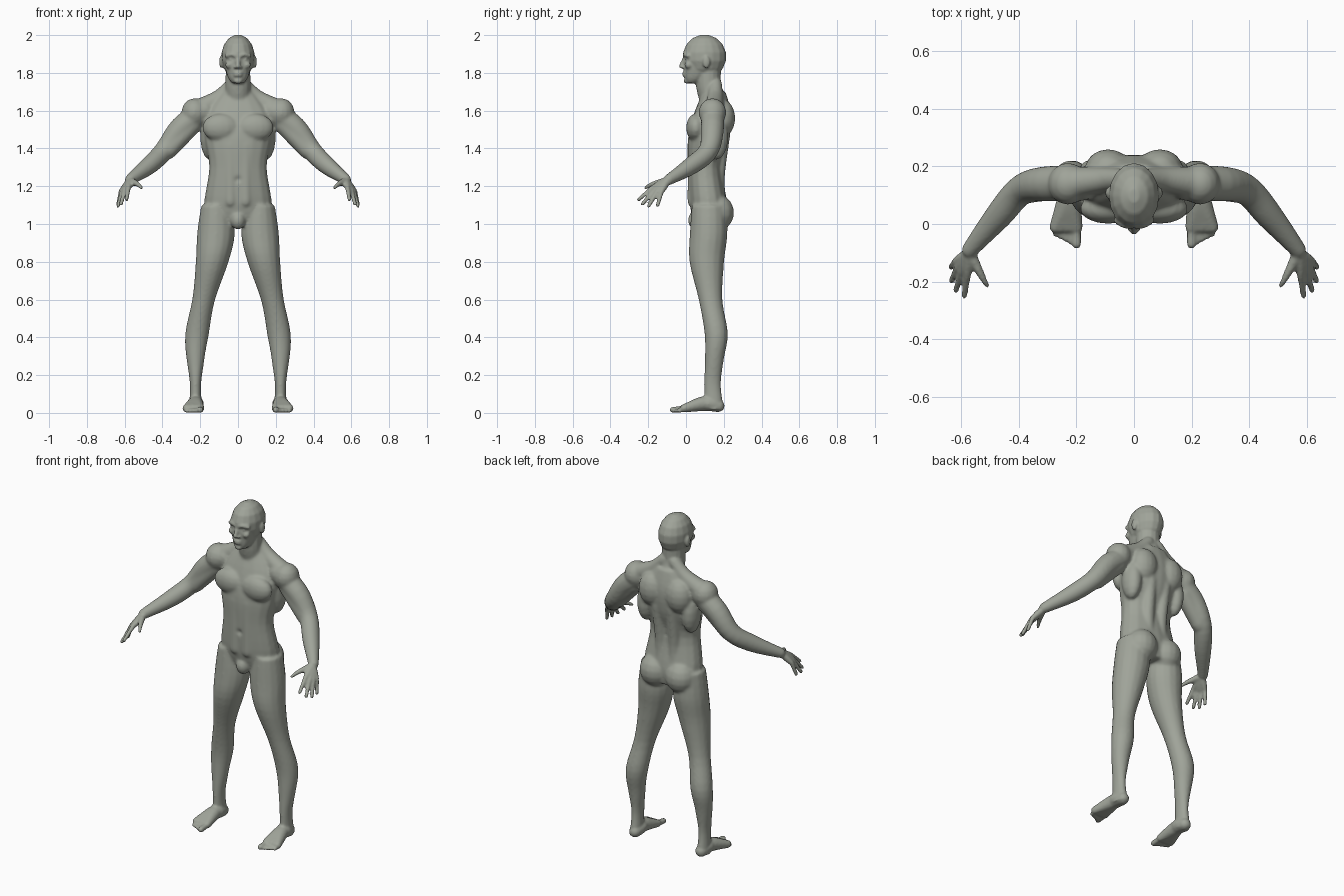
import bpy, bmesh, math
from mathutils import Vector, Quaternion

cube = bpy.data.objects.get("Cube")
if cube:
    bpy.data.objects.remove(cube, do_unlink=True)

bm = bmesh.new()
SEGMENTS = 16
ANGLES = [math.tau * i / SEGMENTS for i in range(SEGMENTS)]
BOTH = (1, -1)


def ramp(value, low, high):
    """Eased step from zero to one between low and high."""
    t = min(max((value - low) / (high - low), 0), 1)
    return t * t * (3 - 2 * t)


def refine(rows, steps=4):
    """Catmull-Rom interpolation of section rows."""
    rows = [Vector(row) for row in rows]
    padded = [rows[0], *rows, rows[-1]]
    result = []
    for before, start, end, after in zip(padded, rows, rows[1:], padded[3:]):
        leave, arrive = (end - before) / 2, (after - start) / 2
        for k in range(steps):
            t = k / steps
            result.append(start.lerp(end, ramp(t, 0, 1)) + leave * t * (1 - t) ** 2
                          - arrive * t * t * (1 - t))
    return result + [rows[-1]]


def skin(rings, mirrored):
    """Bridge rings of points into a capped solid, mirrored for paired parts."""
    for side in BOTH if mirrored else (1,):
        loops = [[bm.verts.new((side * x, y, z)) for x, y, z in ring] for ring in rings]
        for lower, upper in zip(loops, loops[1:]):
            for i in range(SEGMENTS):
                bm.faces.new((lower[i - 1], lower[i], upper[i], upper[i - 1]))
        bm.faces.new(loops[0])
        bm.faces.new(loops[-1])


def loft(rows, offset=None, power=.9):
    """Upright solid from rows of height, centre y, half width and half depth."""
    rings = []
    for z, centre, width, depth in refine(rows):
        shift = offset(z) if offset else 0
        ring = []
        for angle in ANGLES:
            c, s = math.cos(angle), math.sin(angle)
            ring.append((shift + width * math.copysign(abs(c) ** power, c),
                         centre + depth * math.copysign(abs(s) ** power, s), z))
        rings.append(ring)
    skin(rings, offset is not None)


def ball(centre, size):
    """Ellipsoid, mirrored when it stands off the middle."""
    x, y, z = centre
    wide, deep, tall = size
    rings = []
    for i in range(SEGMENTS // 2):
        polar = math.tau * (i + .5) / SEGMENTS
        out, up = math.sin(polar), math.cos(polar)
        rings.append([(x + wide * out * math.cos(a), y + deep * out * math.sin(a),
                       z + tall * up) for a in ANGLES])
    skin(rings, x > 0)


def dome(end, inner):
    """Shrinking sections that round off the end of a limb."""
    outward = (end.xyz - inner.xyz).normalized() * end.w
    return [Vector((*(end.xyz + outward * math.sin(a)), end.w * math.cos(a)))
            for a in (.5, 1, 1.4)]


def tube(*rows):
    """Round-ended limb along rows of x, y, z and radius."""
    points = refine(rows)
    points = dome(points[0], points[1])[::-1] + points + dome(points[-1], points[-2])
    rings, turn, last = [], Quaternion(), Vector((0, 0, 1))
    for i, point in enumerate(points):
        ahead, behind = points[min(i + 1, len(points) - 1)], points[max(i - 1, 0)]
        along = (ahead.xyz - behind.xyz).normalized()
        turn = last.rotation_difference(along) @ turn
        last = along
        rings.append([point.xyz + turn @ Vector((math.cos(a), math.sin(a), 0)) * point.w
                      for a in ANGLES])
    skin(rings, rows[0][0] > 0)


# Torso and neck
loft([(1, .13, .14, .08), (1.1, .12, .18, .1), (1.3, .1, .153, .09),
      (1.45, .12, .18, .11), (1.58, .14, .18, .1), (1.7, .15, .09, .06)])
tube((0, .145, 1.65, .07), (0, .12, 1.73, .067), (0, .12, 1.82, .065))

# Neck slopes, chest, shoulder blades and flanks
tube((.03, .155, 1.74, .036), (.1, .155, 1.67, .042), (.2, .145, 1.61, .055))
ball((.09, .053, 1.51), (.1, .053, .075))
ball((.09, .195, 1.56), (.08, .066, .1))
ball((.15, .16, 1.46), (.05, .065, .12))

# Columns of the back and belly
tube((.045, .18, 1.1, .035), (.045, .17, 1.25, .036), (.05, .2, 1.48, .036))
tube((.04, .045, 1.42, .036), (.04, .042, 1.12, .035))

# Buttocks and groin
ball((.086, .17, 1.06), (.09, .085, .095))
ball((0, .05, 1.02), (.04, .04, .05))

# Legs, spreading outward toward the feet
loft([(1.1, .12, .08, .09), (.95, .12, .1, .1), (.8, .11, .087, .092), (.6, .13, .061, .063),
      (.42, .16, .063, .062), (.28, .15, .047, .05), (.15, .14, .03, .045),
      (.02, .15, .035, .05)],
     offset=lambda z: .225 - .11 * ramp(z, .3, 1), power=1)

# Feet: one strand from the heel to each toe
for toe in range(5):
    x, tip = .2 + .018 * toe, .009 * toe - .07
    radius = .011 if toe else .016
    tube((.222, .17, .038, .034), (.225, .1, .05, .04), (x, -.01, .024, .022))
    tube((x, 0, .022, radius), (x, tip, radius, radius))

# Shoulders and arms
ball((.23, .14, 1.59), (.07, .074, .076))
tube((.18, .14, 1.6, .06), (.3, .14, 1.51, .062), (.39, .12, 1.39, .053),
     (.47, .03, 1.31, .048), (.57, -.09, 1.235, .029))
tube((.24, .14, 1.53, .053), (.37, .12, 1.39, .048))

# Hands: one strand through each knuckle, the middle fingers reaching further
wrist = Vector((.57, -.1, 1.23))
knuckles = Vector((.58, -.18, 1.19)), Vector((.62, -.13, 1.17))
tips = Vector((.59, -.25, 1.13)), Vector((.636, -.15, 1.1))
for finger in range(4):
    reach = Vector((1, -1, -1)) * (.014 if finger in (1, 2) else 0)
    knuckle = knuckles[0].lerp(knuckles[1], finger / 3) + reach / 2
    tip = tips[0].lerp(tips[1], finger / 3) + reach
    tube((*wrist, .021), (*wrist.lerp(knuckle, .6), .018), (*knuckle, .0135))
    tube((*knuckle, .0125), (*tip, .01))
tube((*wrist, .02), (.53, -.18, 1.21, .014), (.51, -.215, 1.19, .01))

# Skull, jaw and chin
ball((0, .098, 1.886), (.089, .116, .117))
loft([(1.745, .03, .03, .022), (1.77, .05, .05, .057), (1.82, .07, .066, .081),
      (1.9, .08, .078, .095)])
ball((0, .005, 1.757), (.024, .018, .015))

# Nose, lips, brows, cheeks, eyes and ears
tube((0, -.008, 1.88, .009), (0, -.026, 1.836, .012))
ball((.012, -.016, 1.83), (.01, .012, .009))
for z in (1.787, 1.8):
    ball((0, -.01, z), (.022, .011, .007))
tube((.012, -.009, 1.89, .01), (.035, -.004, 1.897, .011), (.06, .012, 1.89, .011))
ball((.046, .014, 1.842), (.022, .022, .02))
ball((.033, .002, 1.872), (.014, .013, .011))
ball((.088, .108, 1.858), (.012, .02, .034))

# Fuse all parts into one skin
bmesh.ops.recalc_face_normals(bm, faces=bm.faces)
mesh = bpy.data.meshes.new("body_parts")
bm.to_mesh(mesh)
bm.free()
body = bpy.data.objects.new("body", mesh)
bpy.context.collection.objects.link(body)
fuse = body.modifiers.new("fuse", 'REMESH')
fuse.mode, fuse.voxel_size = 'VOXEL', .0068
graph = bpy.context.evaluated_depsgraph_get()
body.data = bpy.data.meshes.new_from_object(body.evaluated_get(graph))
body.modifiers.remove(fuse)

# Press in the eye sockets and navel, flatten the soles, and sort points by softness
LEVELS = 8
groups = [[] for level in range(LEVELS + 1)]
dents = [(Vector((side * .032, -.01, 1.873)), .024, .008) for side in BOTH]
dents.append((Vector((0, .01, 1.235)), .02, .02))
for vertex in body.data.vertices:
    spot = vertex.co.copy()
    for centre, radius, depth in dents:
        spot.y += depth * ramp(radius - (spot - centre).length, 0, radius)
    spot.z = max(spot.z, 0)
    vertex.co = spot
    head, hand = ramp(spot.z, 1.7, 1.77), ramp(abs(spot.x), .5, .58)
    foot = 1 - ramp(spot.z, .07, .14)
    groups[round(LEVELS * max(head, hand, foot))].append(vertex.index)

# Relax the muscles while the head, hands and feet stay crisp
soft = body.vertex_groups.new(name="soft")
for level, members in enumerate(groups):
    soft.add(members, 1 - .88 * level / LEVELS, 'REPLACE')
relax = body.modifiers.new("relax", 'SMOOTH')
relax.factor, relax.iterations, relax.vertex_group = .5, 15, soft.name

# Single matte colour
material = bpy.data.materials.new("grey_green")
material.use_nodes = True
colour = (.35, .37, .32, 1)
material.diffuse_color = colour
material.node_tree.nodes["Principled BSDF"].inputs["Base Color"].default_value = colour
body.data.materials.clear()
body.data.materials.append(material)
body.data.shade_smooth()
